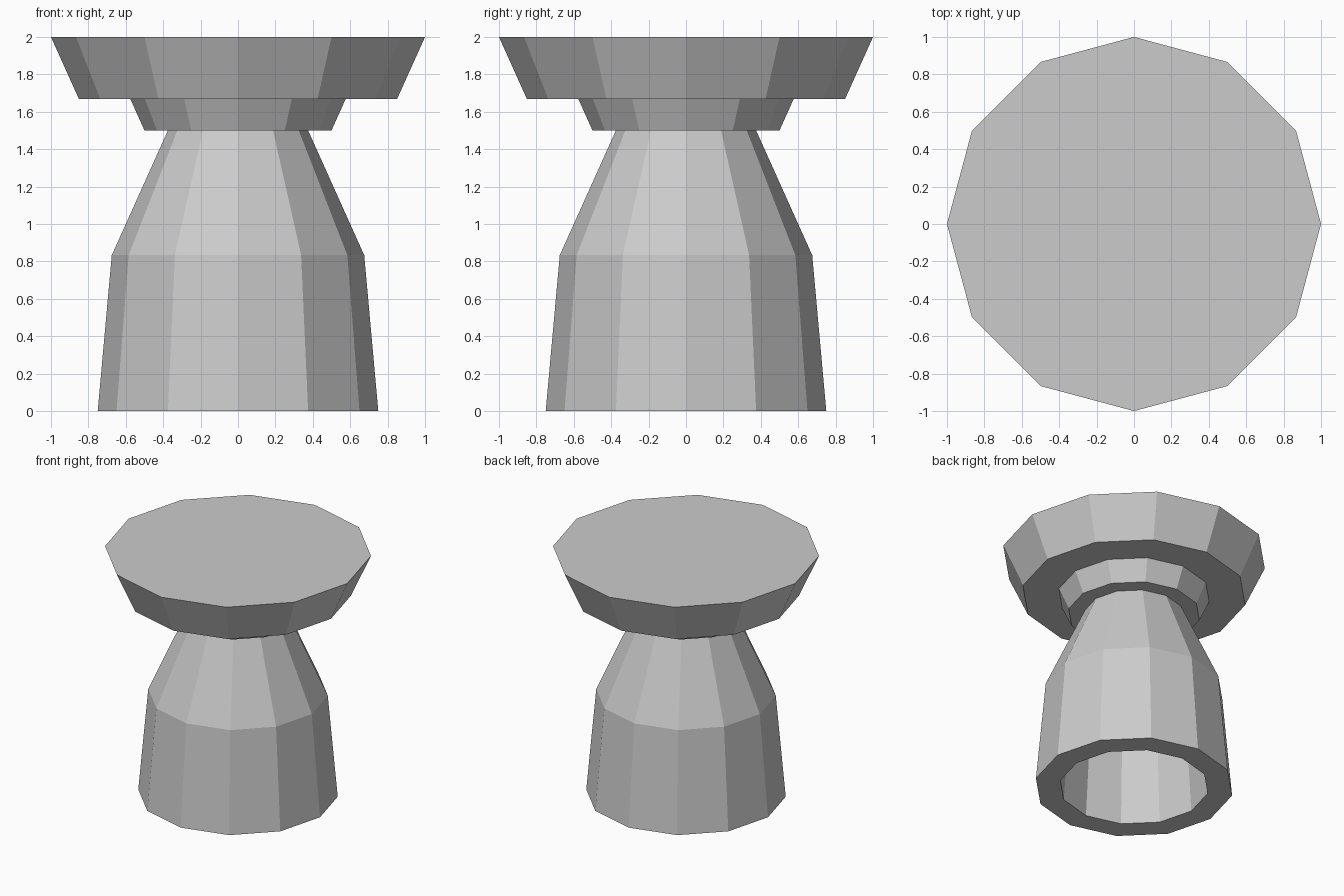
import bpy, bmesh, math

if "Cube" in bpy.data.objects:
    bpy.data.objects.remove(bpy.data.objects["Cube"])

SIDES = 12


def lathe(name, profile):
    """Revolve (radius, z) points into a flat-faced 12-sided solid, capped at both ends."""
    bm = bmesh.new()
    rings = []
    for r, z in profile:
        rings.append([bm.verts.new((r * math.cos(2 * math.pi * i / SIDES),
                                    r * math.sin(2 * math.pi * i / SIDES), z))
                      for i in range(SIDES)])
    for a, b in zip(rings, rings[1:]):
        for i in range(SIDES):
            j = (i + 1) % SIDES
            bm.faces.new((a[i], a[j], b[j], b[i]))
    bm.faces.new(rings[0][::-1])
    bm.faces.new(rings[-1])
    bmesh.ops.recalc_face_normals(bm, faces=bm.faces[:])
    mesh = bpy.data.meshes.new(name)
    bm.to_mesh(mesh)
    bm.free()
    obj = bpy.data.objects.new(name, mesh)
    bpy.context.collection.objects.link(obj)
    return obj


# Hollow tapering base: recess ceiling, inner wall, bottom rim, outer wall, neck
lathe("base", [(0.506, 0.833), (0.563, 0), (0.75, 0), (0.675, 0.833), (0.375, 1.5)])

# Flared collar under the top
lathe("collar", [(0.5, 1.5), (0.575, 1.667)])

# Wide flared top slab
lathe("top_slab", [(0.85, 1.667), (1.0, 2.0)])
